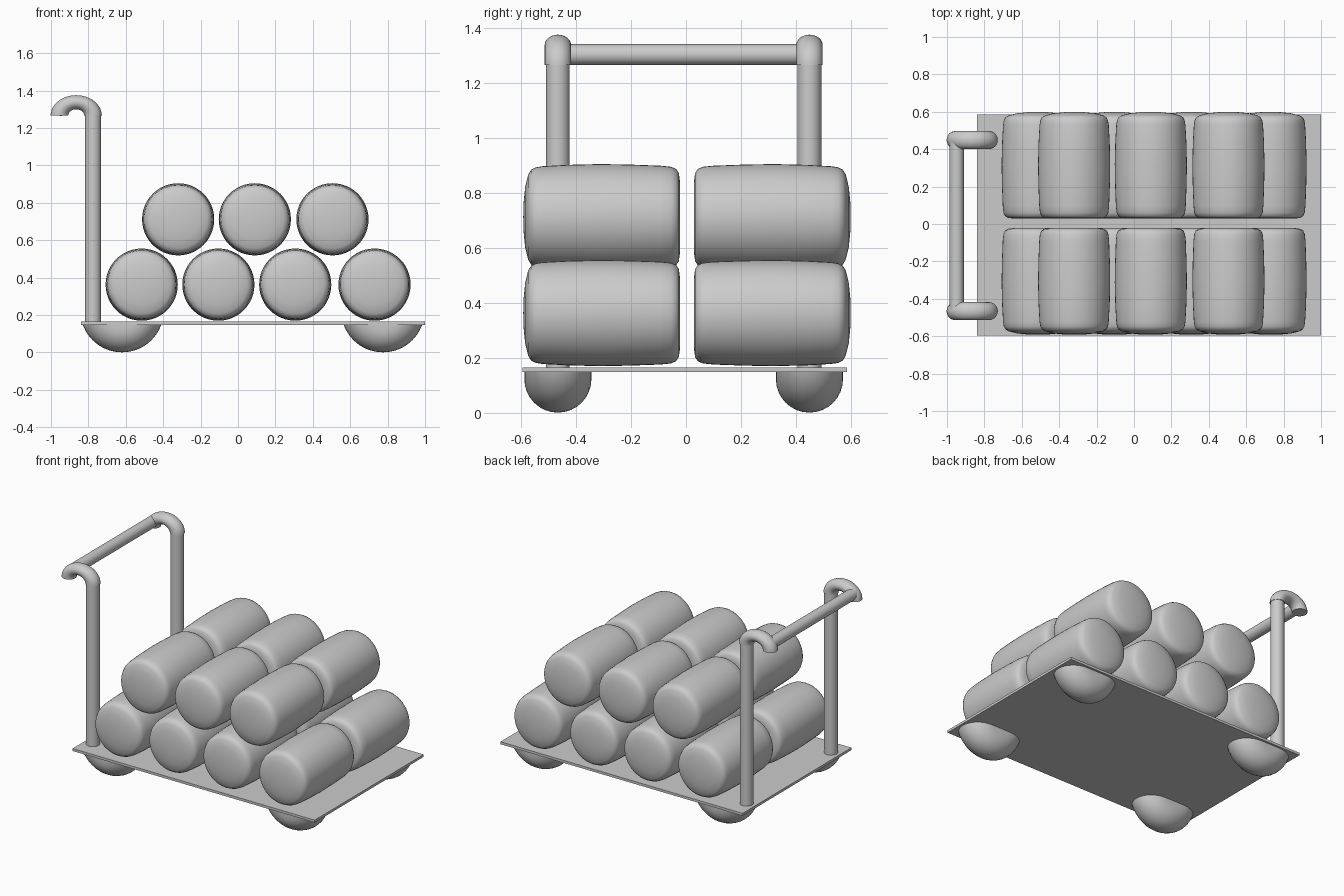
import bpy, bmesh
from math import pi, sin, cos
from mathutils import Matrix, Vector

if "Cube" in bpy.data.objects:
    bpy.data.objects.remove(bpy.data.objects["Cube"])


def finish(name, bm, smooth=True):
    bmesh.ops.recalc_face_normals(bm, faces=bm.faces)
    mesh = bpy.data.meshes.new(name)
    bm.to_mesh(mesh)
    bm.free()
    for p in mesh.polygons:
        p.use_smooth = smooth
    obj = bpy.data.objects.new(name, mesh)
    bpy.context.collection.objects.link(obj)
    if smooth:
        bpy.ops.object.select_all(action='DESELECT')
        obj.select_set(True)
        bpy.context.view_layer.objects.active = obj
        bpy.ops.object.shade_smooth_by_angle(angle=0.9)
    return obj


def lathe(profile, steps=48):
    """Spin (radius, y) points around the y axis."""
    bm = bmesh.new()
    verts = [bm.verts.new((r, y, 0)) for r, y in profile]
    edges = [bm.edges.new(pair) for pair in zip(verts, verts[1:])]
    bmesh.ops.spin(bm, geom=verts + edges, cent=(0, 0, 0), axis=(0, 1, 0),
                   angle=2 * pi, steps=steps, use_duplicate=False)
    bmesh.ops.remove_doubles(bm, verts=bm.verts, dist=1e-5)
    return bm


def rod(name, start, end, radius):
    a, b = Vector(start), Vector(end)
    turn = (b - a).to_track_quat('Z', 'Y').to_matrix().to_4x4()
    bm = bmesh.new()
    bmesh.ops.create_cone(bm, cap_ends=True, segments=32, radius1=radius,
                          radius2=radius, depth=(b - a).length,
                          matrix=Matrix.Translation((a + b) / 2) @ turn)
    return finish(name, bm)


SIDES = {"front": -0.466, "back": 0.449}

# Flat deck
bm = bmesh.new()
bmesh.ops.create_cube(bm, size=1)
bmesh.ops.scale(bm, vec=(1.838, 1.18, 0.017), verts=bm.verts)
bmesh.ops.translate(bm, vec=(0.08, -0.005, 0.1565), verts=bm.verts)
finish("deck", bm, smooth=False)

# Fat rounded wheels, cut off by the underside of the deck
tyre = [(0, -0.122)] + [(0.101 + 0.122 * cos(a), 0.122 * sin(a))
                        for a in [-pi / 2 + pi * i / 16 for i in range(17)]] + [(0, 0.122)]
for side, y in SIDES.items():
    for end, x in (("left", -0.62), ("right", 0.775)):
        bm = lathe(tyre, 64)
        bmesh.ops.translate(bm, vec=(x, y, 0.224), verts=bm.verts)
        bmesh.ops.bisect_plane(bm, geom=bm.verts[:] + bm.edges[:] + bm.faces[:],
                               plane_co=(0, 0, 0.15), plane_no=(0, 0, 1), clear_outer=True)
        bmesh.ops.holes_fill(bm, edges=[e for e in bm.edges if e.is_boundary])
        finish(f"wheel_{side}_{end}", bm)

# Handle posts with flattened half-ring elbows
for side, y in SIDES.items():
    rod(f"handle_post_{side}", (-0.775, y, 0.16), (-0.775, y, 1.28), 0.043)
    bm = bmesh.new()
    ring = [bm.verts.new((0.09 + 0.047 * cos(2 * pi * i / 24),
                          0.048 * sin(2 * pi * i / 24), 0)) for i in range(24)]
    face = bm.faces.new(ring)
    bmesh.ops.spin(bm, geom=[face], cent=(0, 0, 0), axis=(0, 1, 0), angle=-pi, steps=24)
    bmesh.ops.scale(bm, vec=(1, 1, 0.8), verts=bm.verts)
    bmesh.ops.translate(bm, vec=(-0.865, y, 1.266), verts=bm.verts)
    finish(f"handle_elbow_{side}", bm)

# Grip bar
rod("handle_grip", (-0.948, SIDES["front"], 1.303), (-0.948, SIDES["back"], 1.303), 0.038)

# Stacked barrels: flat inner end, domed outer end
barrel = [(0, 0), (0.13, 0), (0.16, 0.004), (0.175, 0.014), (0.183, 0.032),
          (0.187, 0.07), (0.191, 0.18), (0.193, 0.29), (0.190, 0.41),
          (0.185, 0.50), (0.181, 0.525), (0.173, 0.541), (0.155, 0.552),
          (0.11, 0.563), (0.05, 0.569), (0, 0.57)]
rows = {"lower": (0.363, (-0.515, -0.105, 0.306, 0.73)),
        "upper": (0.712, (-0.32, 0.09, 0.505))}
for row, (z, xs) in rows.items():
    for i, x in enumerate(xs, 1):
        for side, y, d in (("front", -0.022, -1), ("back", 0.029, 1)):
            bm = lathe([(r, t * d) for r, t in barrel])
            bmesh.ops.translate(bm, vec=(x, y, z), verts=bm.verts)
            finish(f"barrel_{row}_{side}_{i}", bm)
